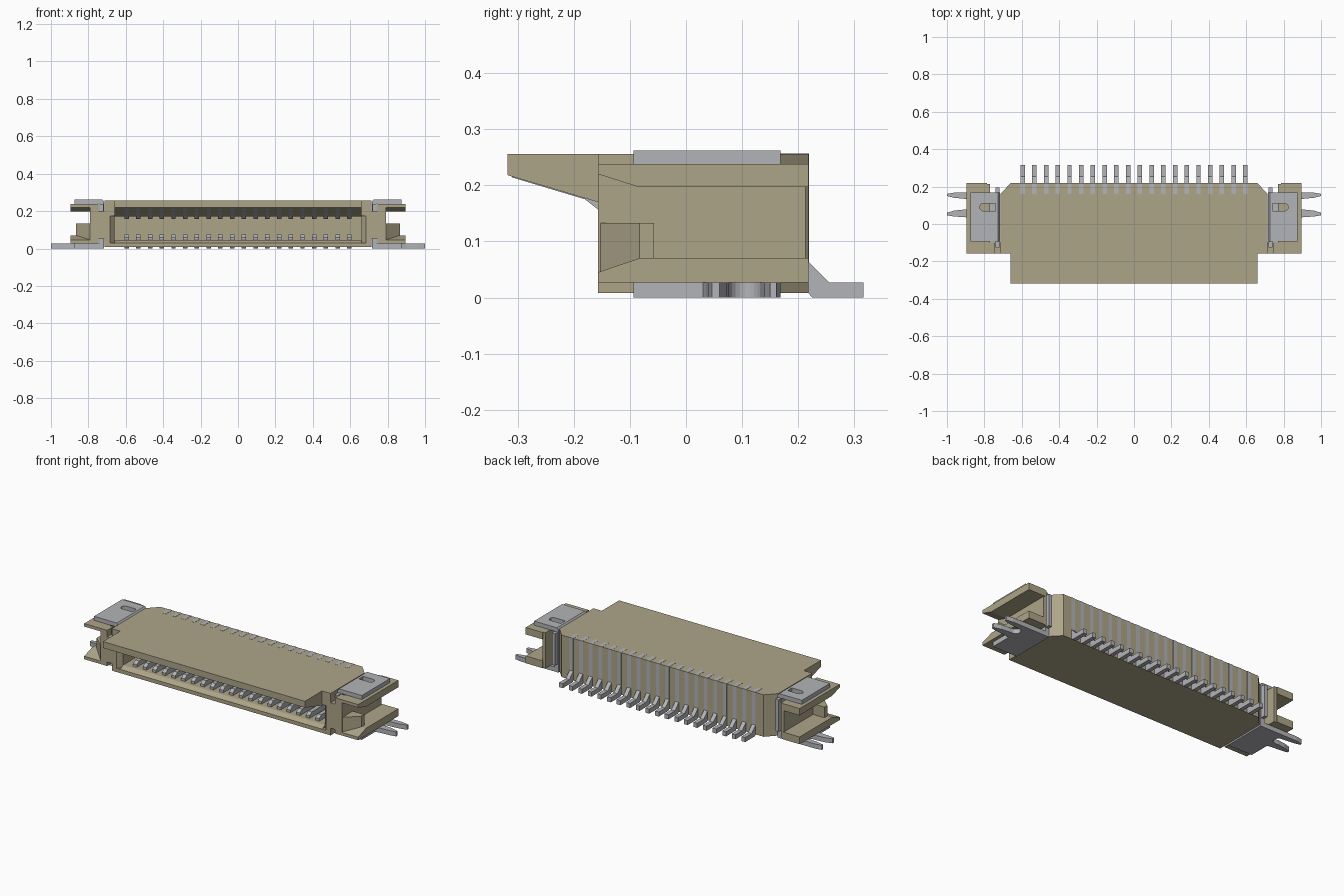
import bpy, bmesh, math
from mathutils import Vector

if "Cube" in bpy.data.objects:
    bpy.data.objects.remove(bpy.data.objects["Cube"])


def material(name, col):
    m = bpy.data.materials.new(name)
    m.diffuse_color = (*col, 1)
    m.use_nodes = True
    m.node_tree.nodes["Principled BSDF"].inputs["Base Color"].default_value = m.diffuse_color
    return m


TAN = material("tan plastic", (0.42, 0.375, 0.25))
METAL = material("grey metal", (0.45, 0.455, 0.475))


def prism(name, pts, axis, lo, hi, mat, mirror=False):
    """Extrude a 2D outline: axis x takes (y, z), y takes (x, z), z takes (x, y)."""
    place = {"x": lambda p, t: Vector((t, p[0], p[1])),
             "y": lambda p, t: Vector((p[0], t, p[1])),
             "z": lambda p, t: Vector((p[0], p[1], t))}[axis]
    bm = bmesh.new()
    face = bm.faces.new([bm.verts.new(place(p, lo)) for p in pts])
    ext = bmesh.ops.extrude_face_region(bm, geom=[face])
    move = place((0, 0), hi - lo)
    bmesh.ops.translate(bm, vec=move,
                        verts=[g for g in ext["geom"] if isinstance(g, bmesh.types.BMVert)])
    bmesh.ops.recalc_face_normals(bm, faces=bm.faces[:])
    me = bpy.data.meshes.new(name)
    bm.to_mesh(me)
    bm.free()
    me.materials.append(mat)
    ob = bpy.data.objects.new(name, me)
    bpy.context.collection.objects.link(ob)
    if mirror:
        ob.modifiers.new("both sides", "MIRROR")
    return ob


def box(name, x, y, z, mat, mirror=False):
    return prism(name, [(x[0], y[0]), (x[1], y[0]), (x[1], y[1]), (x[0], y[1])],
                 "z", z[0], z[1], mat, mirror)


def arc(cx, cy, r, a0, a1, n=10):
    return [(cx + r * math.cos(math.radians(a0 + (a1 - a0) * i / n)),
             cy + r * math.sin(math.radians(a0 + (a1 - a0) * i / n))) for i in range(n + 1)]


# Housing: C-shaped section with the overhanging lid and the open front cavity
prism("housing", [(-0.318, 0.256), (-0.318, 0.218), (-0.157, 0.17), (0.12, 0.17),
                  (0.12, 0.045), (-0.13, 0.045), (-0.157, 0.03), (-0.157, 0.008),
                  (0.218, 0.008), (0.218, 0.256)], "x", -0.66, 0.66, TAN)

# Housing ends with chamfered back corners and a flared mouth
prism("housing_end", [(0.66, 0.218), (0.715, 0.16), (0.715, -0.157), (0.685, -0.157),
                      (0.66, -0.13)], "z", 0.008, 0.256, TAN, True)
for name, z in (("mouth_corner_low", (0.008, 0.03)), ("mouth_corner_high", (0.175, 0.256))):
    box(name, (0.655, 0.69), (-0.157, -0.125), z, TAN, True)

# Side ears: wall, front bridge, two tapered flanges and a wedge stop
box("ear_wall", (0.77, 0.79), (-0.157, 0.213), (0.027, 0.238), TAN, True)
box("ear_bridge", (0.71, 0.79), (-0.157, -0.1), (0.05, 0.2), TAN, True)
for name, z in (("ear_bridge_top", (0.2, 0.238)), ("ear_bridge_bottom", (0.027, 0.05))):
    box(name, (0.745, 0.775), (-0.157, -0.1), z, TAN, True)
prism("upper_flange", [(-0.157, 0.238), (0.218, 0.238), (0.218, 0.197), (-0.085, 0.197),
                       (-0.157, 0.22)], "x", 0.785, 0.895, TAN, True)
prism("lower_flange", [(-0.157, 0.027), (0.218, 0.027), (0.218, 0.07), (-0.083, 0.07),
                       (-0.157, 0.045)], "x", 0.785, 0.895, TAN, True)
prism("wedge_stop", [(0.785, -0.157), (0.865, -0.083), (0.865, -0.057), (0.785, -0.057)],
      "z", 0.045, 0.133, TAN, True)

# Metal clips: slotted top plate, rounded inner strap, pronged bottom plate
top = [(0.74, 0.07), (0.74, -0.094), (0.875, -0.094), (0.875, 0.168), (0.74, 0.168),
       (0.74, 0.11)] + arc(0.805, 0.09, 0.02, 90, -90)
prism("clip_top", top, "z", 0.238, 0.262, METAL, True)
prism("clip_strap", [(0.716, 0.0), (0.716, 0.25), (0.726, 0.262), (0.741, 0.262),
                     (0.741, 0.0)], "y", -0.094, 0.168, METAL, True)
box("clip_strap_tabs", (0.72, 0.74), (-0.125, 0.195), (0.05, 0.238), METAL, True)
bottom = ([(0.72, -0.094), (0.875, -0.094), (0.875, 0.03), (0.9, 0.036), (0.96, 0.04),
           (1.0, 0.046), (1.0, 0.06), (0.96, 0.072), (0.91, 0.077)]
          + arc(0.89, 0.105, 0.028, 270, 90)
          + [(0.91, 0.135), (0.96, 0.14), (1.0, 0.15), (1.0, 0.161), (0.96, 0.168),
             (0.72, 0.168)])
prism("clip_bottom", bottom, "z", 0.0, 0.027, METAL, True)

# Contacts: twenty of each, repeated along x
COUNT, PITCH, WIDTH = 20, 0.0627, 0.024
X0 = -PITCH * (COUNT - 1) / 2
contacts = {
    "contact_tails": [(0.16, 0.257), (0.219, 0.257), (0.219, 0.063), (0.255, 0.027),
                      (0.316, 0.027), (0.316, 0), (0.225, 0), (0.216, 0.01),
                      (0.2, 0.03), (0.2, 0.24), (0.16, 0.24)],
    "lower_contacts": [(-0.11, 0.04), (-0.11, 0.06), (-0.09, 0.075), (0.13, 0.075),
                       (0.13, 0.04)],
    "upper_contacts": [(-0.31, 0.22), (-0.31, 0.214), (-0.18, 0.175), (-0.157, 0.157),
                       (0.13, 0.157), (0.13, 0.18), (-0.157, 0.18)],
}
for name, pts in contacts.items():
    ob = prism(name, pts, "x", X0 - WIDTH / 2, X0 + WIDTH / 2, METAL)
    rep = ob.modifiers.new("row", "ARRAY")
    rep.count = COUNT
    rep.use_relative_offset = False
    rep.use_constant_offset = True
    rep.constant_offset_displace = (PITCH, 0, 0)
